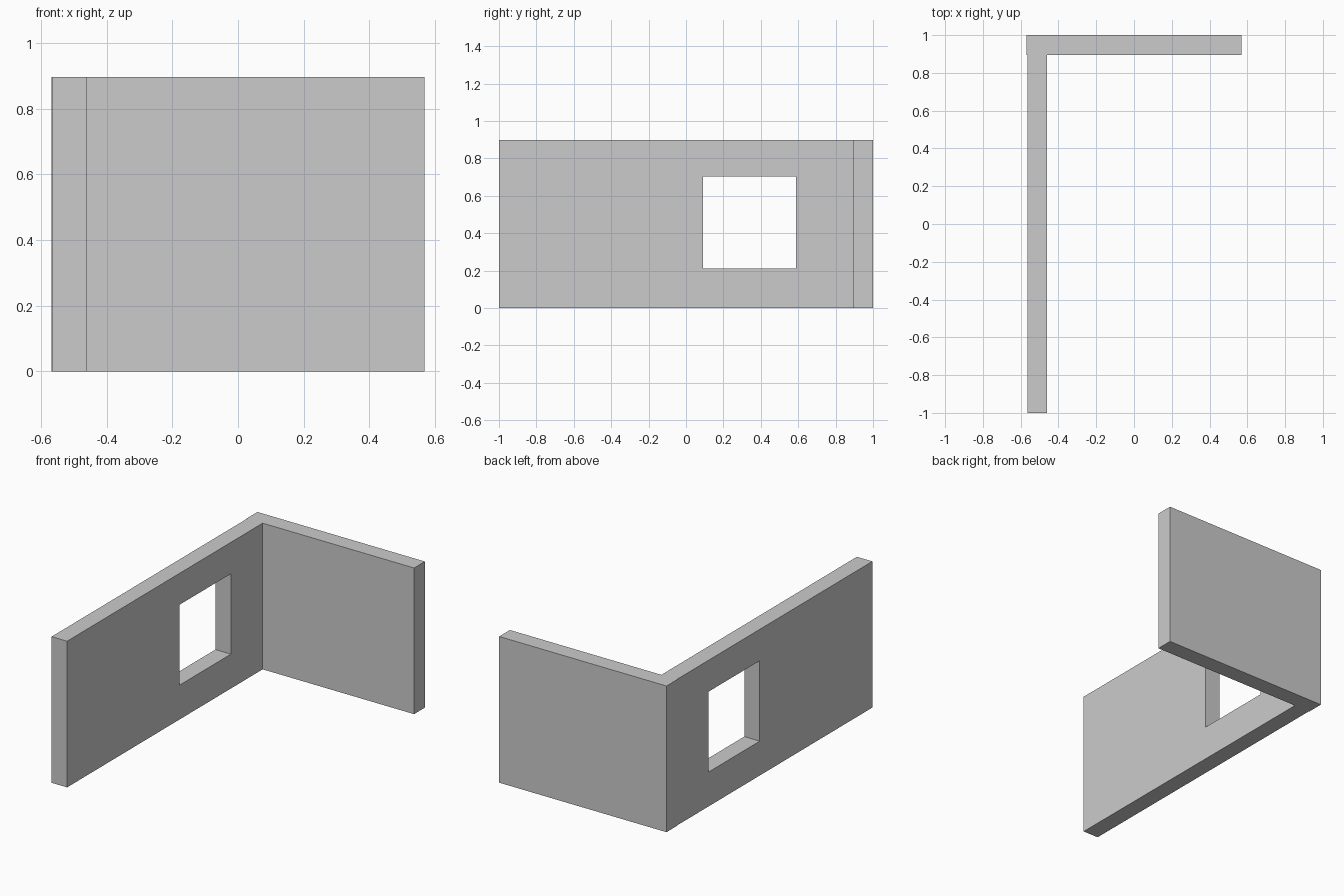
import bpy, bmesh

if "Cube" in bpy.data.objects:
    bpy.data.objects.remove(bpy.data.objects["Cube"])

HX, HEIGHT = 0.568, 0.897          # half width, wall height
OUT, INN, BACK = -0.565, -0.46, 0.896  # side wall faces, inner face of back wall


def prism(name, outline, z0, z1):
    """Extrude a plan outline from z0 to z1."""
    bm = bmesh.new()
    base = bm.faces.new([bm.verts.new((x, y, z0)) for x, y in outline])
    top = bmesh.ops.extrude_face_region(bm, geom=[base])["geom"]
    bmesh.ops.translate(bm, vec=(0, 0, z1 - z0),
                        verts=[v for v in top if isinstance(v, bmesh.types.BMVert)])
    bmesh.ops.recalc_face_normals(bm, faces=bm.faces)
    mesh = bpy.data.meshes.new(name)
    bm.to_mesh(mesh)
    bm.free()
    obj = bpy.data.objects.new(name, mesh)
    bpy.context.collection.objects.link(obj)
    return obj


# L-shaped corner wall, the side wing set in very slightly from the back wing
wall = prism("corner_wall", [(OUT, -1), (INN, -1), (INN, BACK), (HX, BACK),
                             (HX, 1), (-HX, 1), (-HX, BACK), (OUT, BACK)], 0, HEIGHT)

# Window opening through the side wing
cutter = prism("window_cutter", [(-0.7, 0.092), (-0.3, 0.092),
                                 (-0.3, 0.588), (-0.7, 0.588)], 0.211, 0.704)
cutter.hide_render = True
cutter.display_type = 'WIRE'

cut = wall.modifiers.new("window_opening", 'BOOLEAN')
cut.operation = 'DIFFERENCE'
cut.solver = 'EXACT'
cut.object = cutter
